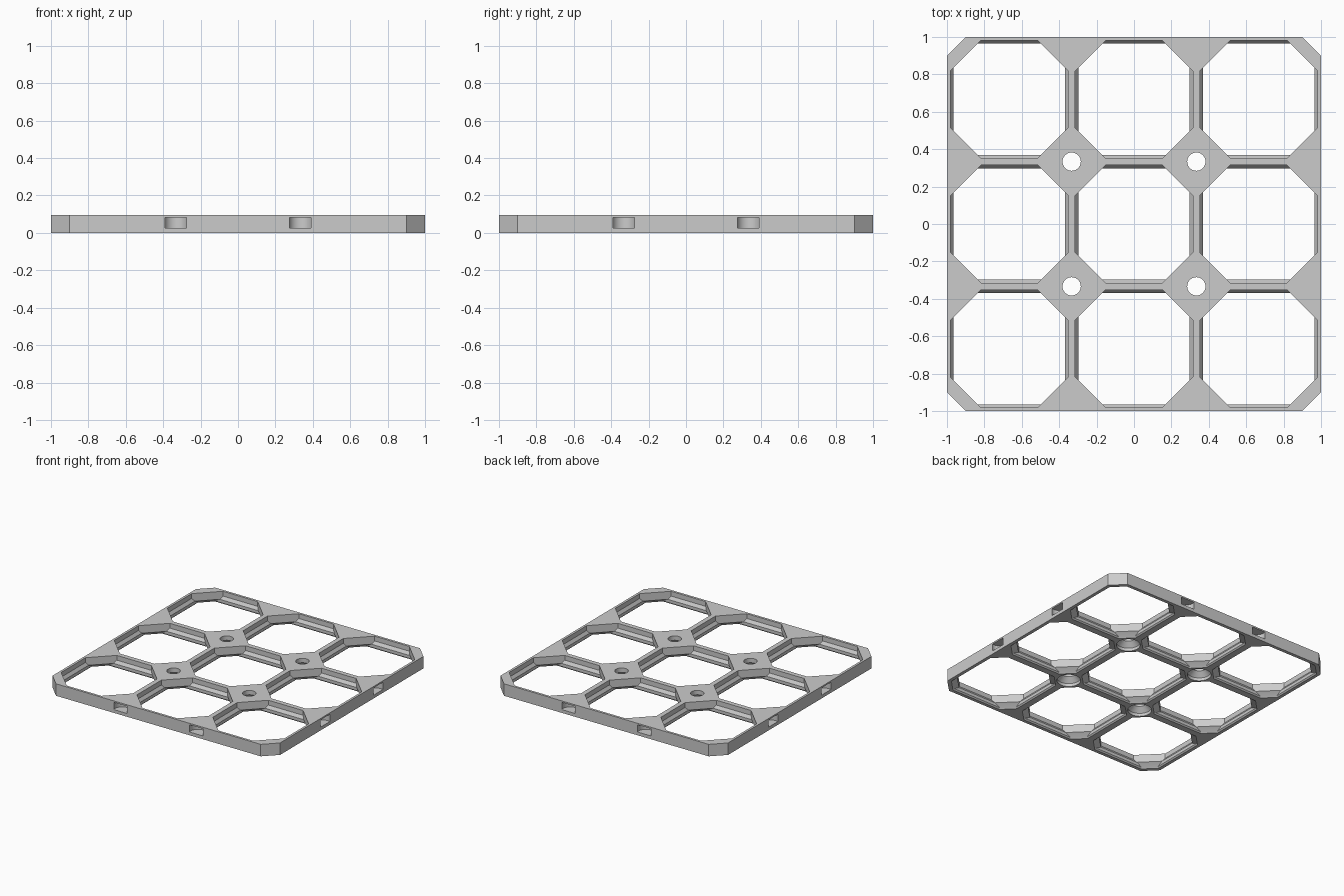
import bpy, bmesh, math

old = bpy.data.objects.get("Cube")
if old:
    bpy.data.objects.remove(old, do_unlink=True)

UNIT = 2 / 84          # one millimetre
CELL, COUNT, THICK = 28, 3, 4
HALF = CELL * COUNT / 2

grey = bpy.data.materials.new("light grey plastic")
grey.use_nodes = True
grey.diffuse_color = (0.6, 0.6, 0.6, 1)
grey.node_tree.nodes["Principled BSDF"].inputs["Base Color"].default_value = (0.6, 0.6, 0.6, 1)


def octagon(a, d):
    """Square of half size a with its corners cut where |x| + |y| = d."""
    b = d - a
    return [(a, -b), (a, b), (b, a), (-b, a), (-a, b), (-a, -b), (-b, -a), (b, -a)]


def circle(r, n=48):
    return [(r * math.cos(2 * math.pi * i / n), r * math.sin(2 * math.pi * i / n)) for i in range(n)]


def loft(bm, rings, cx=0, cy=0):
    """Closed solid through a stack of (height, outline) rings."""
    loops = [[bm.verts.new(((x + cx) * UNIT, (y + cy) * UNIT, z * UNIT)) for x, y in pts]
             for z, pts in rings]
    for low, high in zip(loops, loops[1:]):
        for i in range(len(low)):
            j = (i + 1) % len(low)
            bm.faces.new((low[i], low[j], high[j], high[i]))
    bm.faces.new(loops[0][::-1])
    bm.faces.new(loops[-1])


def finish(name, bm):
    bmesh.ops.recalc_face_normals(bm, faces=bm.faces)
    mesh = bpy.data.meshes.new(name)
    bm.to_mesh(mesh)
    bm.free()
    mesh.materials.append(grey)
    ob = bpy.data.objects.new(name, mesh)
    bpy.context.collection.objects.link(ob)
    return ob


# Solid plate with cut corners
bm = bmesh.new()
loft(bm, [(z, octagon(HALF, 2 * HALF - 4.2)) for z in (0, THICK)])
plate = finish("grid_plate", bm)

# Cutter: octagonal cells, countersunk holes and edge sockets
bm = bmesh.new()
# height, half width of the bars, reach of the corner gussets
profile = [(-1, 1.1, 4.2), (0, 1.1, 4.2), (0.4, 1.5, 4.6), (1.4, 1.5, 5.94),
           (2.4, 0.8, 5.94), (5, 0.8, 5.94)]
cell = [(z, octagon(CELL / 2 - w, CELL - p * math.sqrt(2))) for z, w, p in profile]
for i in range(COUNT):
    for j in range(COUNT):
        loft(bm, cell, (i - 1) * CELL, (j - 1) * CELL)

screw = [(z, circle(r)) for z, r in ((-1, 3.6), (1, 3.6), (2.55, 2.05), (5, 2.05))]
socket = [(z, circle(2.6)) for z in (1.1, 3.5)]
inset = HALF - 0.9
for s in (-1, 1):
    for t in (-1, 1):
        loft(bm, screw, s * CELL / 2, t * CELL / 2)
        loft(bm, socket, s * CELL / 2, t * inset)
        loft(bm, socket, t * inset, s * CELL / 2)
cutter = finish("opening_cutter", bm)
cutter.hide_render = True

# Cut the openings
mod = plate.modifiers.new("openings", "BOOLEAN")
mod.operation = "DIFFERENCE"
mod.solver = "EXACT"
mod.object = cutter
bpy.ops.object.select_all(action="DESELECT")
bpy.context.view_layer.objects.active = plate
plate.select_set(True)
bpy.ops.object.modifier_apply(modifier=mod.name)
bpy.data.objects.remove(cutter, do_unlink=True)
bpy.ops.object.shade_smooth_by_angle(angle=math.radians(20))
